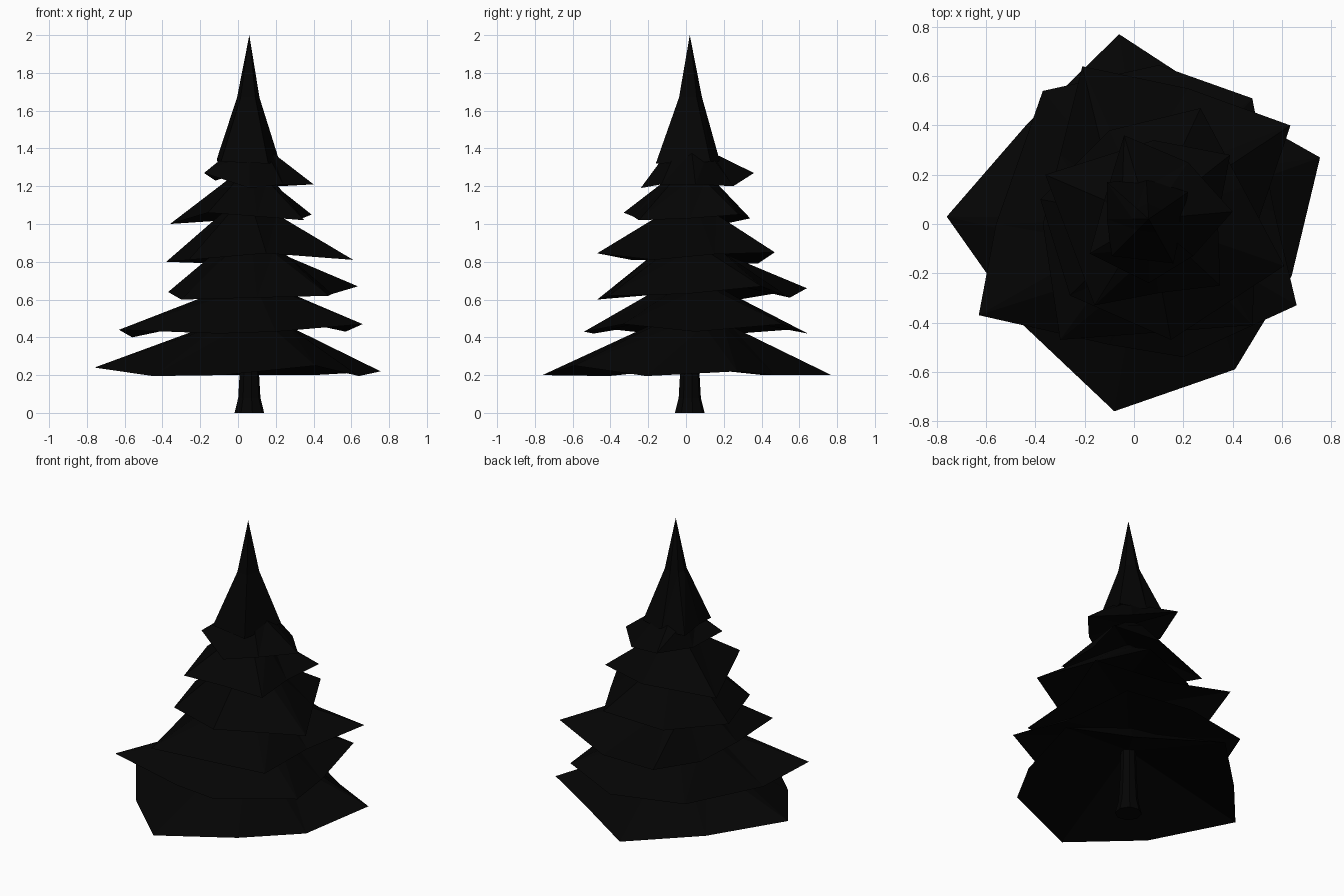
import bpy, bmesh, math

CX, CY = 0.06, 0.02  # axis of the tree

black = bpy.data.materials.new("near_black")
black.diffuse_color = (0.0012, 0.0012, 0.0012, 1)


def finish(name, bm):
    bmesh.ops.recalc_face_normals(bm, faces=bm.faces)
    mesh = bpy.data.meshes.new(name)
    bm.to_mesh(mesh)
    bm.free()
    mesh.materials.append(black)
    bpy.context.collection.objects.link(bpy.data.objects.new(name, mesh))


def bridge(bm, a, b):
    n = len(a)
    for i in range(n):
        j = (i + 1) % n
        bm.faces.new((a[i], a[j], b[j]))
        bm.faces.new((a[i], b[j], b[i]))


def fan(bm, ring, z):
    hub = bm.verts.new((CX, CY, z))
    for i in range(len(ring)):
        bm.faces.new((ring[i], hub, ring[(i + 1) % len(ring)]))


def tier(name, tips, neck, top, hollow, peak):
    """Jagged skirt: branch tips rise past a neck ring to a peak; the underside is hollowed."""
    bm = bmesh.new()
    tips = sorted(tips, key=lambda p: math.atan2(p[1] - CY, p[0] - CX))
    outer = [bm.verts.new(p) for p in tips]
    inner = []
    for x, y, z in tips:
        a = math.atan2(y - CY, x - CX)
        inner.append(bm.verts.new((CX + neck * math.cos(a), CY + neck * math.sin(a), top)))
    bridge(bm, outer, inner)
    fan(bm, inner, peak)
    fan(bm, outer, hollow)
    finish(name, bm)


def lathe(name, profile, sides, turn=0.0):
    """Faceted stack of rings on the tree axis."""
    bm = bmesh.new()
    rings = []
    for r, z in profile:
        rings.append([bm.verts.new((CX + r * math.cos(turn + math.tau * i / sides),
                                    CY + r * math.sin(turn + math.tau * i / sides), z))
                      for i in range(sides)])
    for a, b in zip(rings, rings[1:]):
        bridge(bm, a, b)
    bm.faces.new(rings[0])
    bm.faces.new(rings[-1])
    finish(name, bm)


# trunk with flared foot, running up into the hollow of the lowest tier
lathe("trunk", [(0.08, 0), (0.06, 0.08), (0.05, 0.25), (0.045, 0.43)], 8, 0.2)

# branch tiers, lowest first
tier("branch_tier_1", [(0.755, 0.27, 0.22), (0.64, -0.21, 0.195), (0.41, -0.59, 0.25),
                       (-0.08, -0.76, 0.20), (-0.45, -0.41, 0.195), (-0.76, 0.03, 0.24),
                       (-0.43, 0.41, 0.20), (-0.06, 0.77, 0.20), (0.40, 0.47, 0.20)], 0.22, 0.46, 0.43, 0.56)
tier("branch_tier_2", [(0.48, 0.51, 0.47), (0.57, 0.05, 0.43), (0.66, -0.33, 0.47),
                       (0.20, -0.54, 0.43), (-0.10, -0.49, 0.42), (-0.63, -0.37, 0.44),
                       (-0.56, 0.00, 0.40), (-0.37, 0.54, 0.44), (0.10, 0.645, 0.42)], 0.20, 0.64, 0.54, 0.75)
tier("branch_tier_3", [(0.635, 0.40, 0.67), (0.22, 0.55, 0.61), (-0.21, 0.64, 0.66),
                       (-0.30, 0.28, 0.60), (-0.37, 0.00, 0.64), (-0.30, -0.47, 0.60),
                       (0.10, -0.44, 0.61), (0.48, -0.41, 0.62), (0.50, 0.00, 0.63)], 0.18, 0.85, 0.73, 0.97)
tier("branch_tier_4", [(0.61, -0.17, 0.81), (0.44, 0.15, 0.84), (0.27, 0.47, 0.85),
                       (-0.10, 0.38, 0.79), (-0.38, 0.10, 0.80), (-0.26, -0.29, 0.81),
                       (0.15, -0.47, 0.845)], 0.155, 1.05, 0.94, 1.16)
tier("branch_tier_5", [(0.39, 0.28, 1.05), (0.08, 0.34, 1.03), (-0.36, 0.20, 1.00),
                       (-0.16, -0.33, 1.06), (0.10, -0.28, 1.04), (0.35, -0.25, 1.02),
                       (0.34, 0.02, 1.03)], 0.13, 1.23, 1.14, 1.32)
tier("branch_tier_6", [(0.40, 0.05, 1.21), (0.22, 0.25, 1.20), (-0.04, 0.36, 1.27),
                       (-0.12, 0.10, 1.23), (-0.18, -0.12, 1.27), (0.06, -0.24, 1.19),
                       (0.24, -0.13, 1.21)], 0.12, 1.38, 1.29, 1.45)

# pointed crown
tier("crown", [(0.22, 0.13, 1.33), (0.05, 0.18, 1.33), (-0.11, 0.17, 1.33), (-0.11, 0.02, 1.35),
               (-0.09, -0.13, 1.33), (0.16, -0.16, 1.32)], 0.065, 1.67, 1.42, 2.0)
